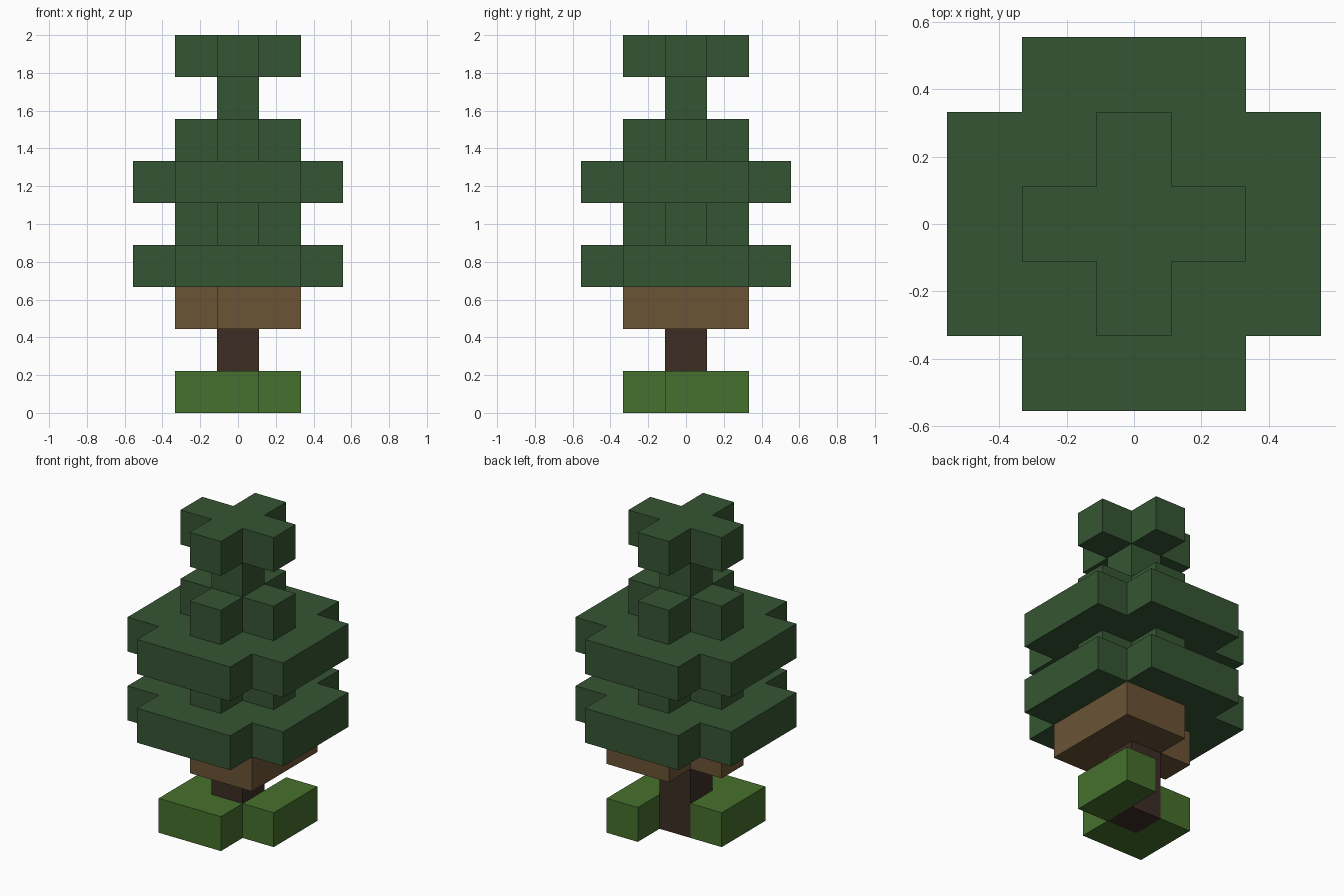
import bpy
import bmesh
from mathutils import Vector

cube = bpy.data.objects.get("Cube")
if cube:
    bpy.data.objects.remove(cube, do_unlink=True)

BLOCK = 2 / 9  # edge of one block; the tree is nine blocks tall


def make_material(name, rgb):
    mat = bpy.data.materials.new(name)
    mat.use_nodes = True
    colour = (*rgb, 1)
    mat.diffuse_color = colour
    mat.node_tree.nodes["Principled BSDF"].inputs["Base Color"].default_value = colour
    return mat


grass = make_material("grass green", (0.061, 0.162, 0.026))
bark = make_material("dark bark", (0.045, 0.026, 0.018))
wood = make_material("light wood", (0.147, 0.087, 0.036))
needles = make_material("needle green", (0.036, 0.091, 0.033))

# Plans of each layer, seen from above with the back row first
GRASS = ["..#", "#.#", "##."]
BRANCHES = [".##", "###", ".##"]
CROSS = [".#.", "###", ".#."]
SKIRT = [".###.", "#####", "#####", "#####", ".###."]
POST = ["#"]

# name, material, plan, levels the plan fills
PARTS = [
    ("grass_base", grass, GRASS, [0]),
    ("trunk", bark, POST, [0, 1]),
    ("branch_layer", wood, BRANCHES, [2]),
    ("lower_foliage", needles, SKIRT, [3]),
    ("lower_foliage_neck", needles, CROSS, [4]),
    ("upper_foliage", needles, SKIRT, [5]),
    ("upper_foliage_neck", needles, CROSS, [6]),
    ("crown_stem", needles, POST, [7]),
    ("crown", needles, CROSS, [8]),
]


def blocks(plan, levels):
    half = len(plan) // 2
    return {(col - half, half - row, level)
            for level in levels
            for row, line in enumerate(plan)
            for col, mark in enumerate(line) if mark == "#"}


filled = set().union(*(blocks(plan, levels) for _, _, plan, levels in PARTS))


def build(name, mat, cells):
    """Make the exposed faces of a set of blocks, merged into flat panels."""
    bm = bmesh.new()
    for cell in sorted(cells):
        centre = Vector(cell) + Vector((0, 0, 0.5))
        for axis in range(3):
            for sign in (-1, 1):
                normal = Vector((0, 0, 0))
                normal[axis] = sign
                if tuple(int(c + n) for c, n in zip(cell, normal)) in filled:
                    continue
                u = Vector((0, 0, 0))
                u[(axis + 1) % 3] = 1
                v = normal.cross(u)
                corners = [u + v, v - u, -u - v, u - v]
                bm.faces.new([bm.verts.new((centre + (normal + c) / 2) * BLOCK)
                              for c in corners])
    bmesh.ops.remove_doubles(bm, verts=bm.verts, dist=0.001)
    bmesh.ops.dissolve_limit(bm, angle_limit=0.01, verts=bm.verts, edges=bm.edges)
    mesh = bpy.data.meshes.new(name)
    bm.to_mesh(mesh)
    bm.free()
    mesh.materials.append(mat)
    bpy.context.collection.objects.link(bpy.data.objects.new(name, mesh))


for name, mat, plan, levels in PARTS:
    build(name, mat, blocks(plan, levels))
